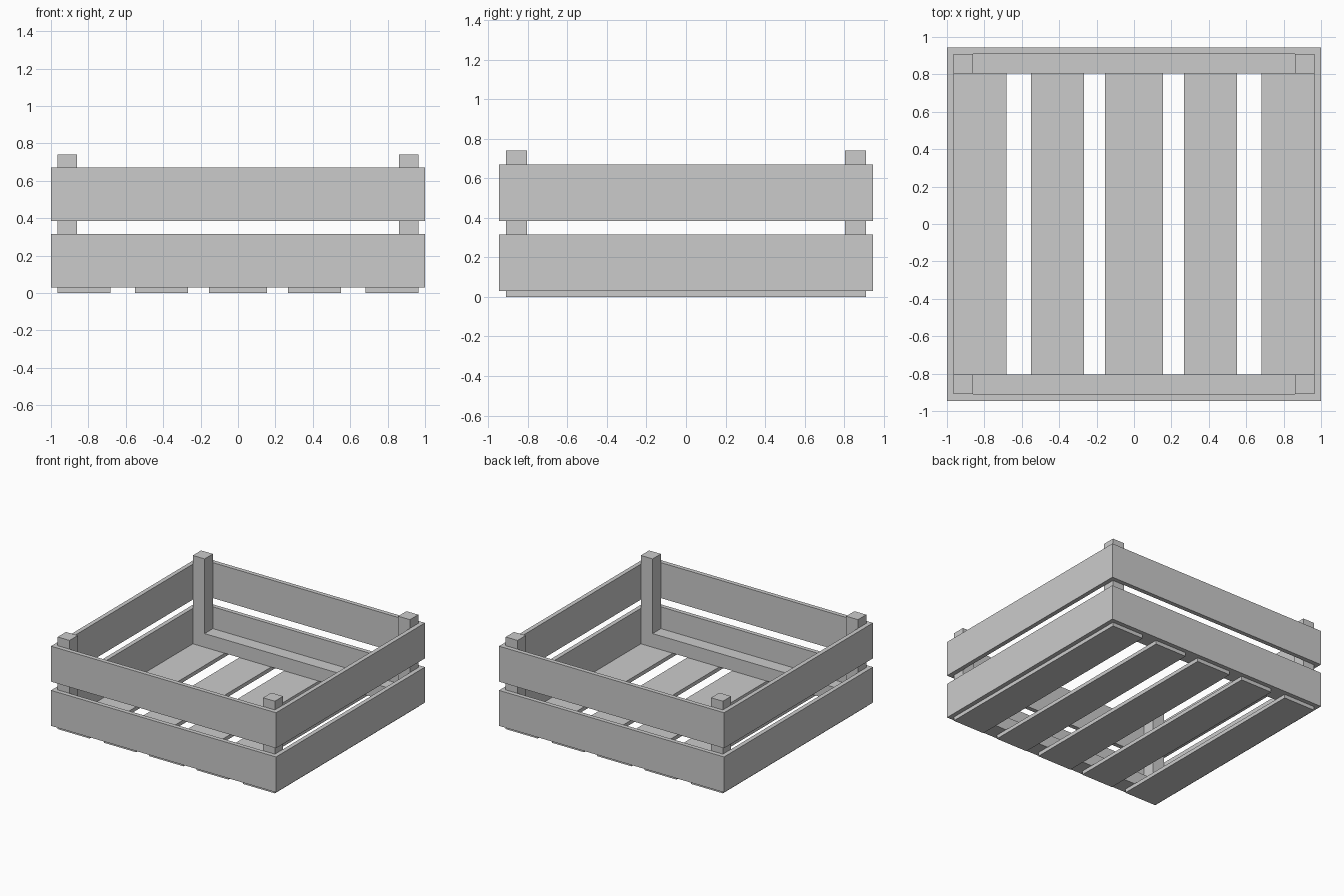
import bpy, bmesh

if "Cube" in bpy.data.objects:
    bpy.data.objects.remove(bpy.data.objects["Cube"])


def mesh_object(name, bm):
    bmesh.ops.recalc_face_normals(bm, faces=bm.faces)
    me = bpy.data.meshes.new(name)
    bm.to_mesh(me)
    bm.free()
    ob = bpy.data.objects.new(name, me)
    bpy.context.collection.objects.link(ob)
    return ob


def box(name, x0, x1, y0, y1, z0, z1):
    bm = bmesh.new()
    bmesh.ops.create_cube(bm, size=1)
    bmesh.ops.scale(bm, vec=(x1 - x0, y1 - y0, z1 - z0), verts=bm.verts)
    bmesh.ops.translate(bm, vec=((x0 + x1) / 2, (y0 + y1) / 2, (z0 + z1) / 2), verts=bm.verts)
    return mesh_object(name, bm)


def wall_ring(name, hx, hy, t, z0, z1):
    """Four wall boards joined cleanly at the corners."""
    bm = bmesh.new()
    corners = [(-1, -1), (1, -1), (1, 1), (-1, 1)]
    loops = [[bm.verts.new((sx * (hx - i), sy * (hy - i), z)) for sx, sy in corners]
             for i, z in ((0, z0), (0, z1), (t, z1), (t, z0))]
    for a in range(4):
        la, lb = loops[a], loops[(a + 1) % 4]
        for k in range(4):
            n = (k + 1) % 4
            bm.faces.new((la[k], la[n], lb[n], lb[k]))
    return mesh_object(name, bm)


HX, HY, T = 1.0, 0.945, 0.035      # outer half sizes, board thickness
IX, IY, P = HX - T, HY - T, 0.105  # inner half sizes, post width
BASE = 0.03

# Lower and upper side boards
wall_ring("lower_walls", HX, HY, T, BASE, 0.315)
wall_ring("upper_walls", HX, HY, T, 0.385, 0.67)

# Corner posts
for sx, xn in ((-1, "left"), (1, "right")):
    for sy, yn in ((-1, "front"), (1, "back")):
        xs = sorted((sx * IX, sx * (IX - P)))
        ys = sorted((sy * IY, sy * (IY - P)))
        box(f"{yn}_{xn}_post", *xs, *ys, BASE, 0.74)

# Rails between the posts, resting on the floor
for sy, yn in ((-1, "front"), (1, "back")):
    ys = sorted((sy * IY, sy * (IY - P)))
    box(f"{yn}_rail", -(IX - P), IX - P, *ys, BASE, 0.14)

# Floor slats, the middle one slightly wider
for i, (cx, w) in enumerate(((-0.823, 0.284), (-0.41, 0.284), (0, 0.308),
                             (0.41, 0.284), (0.823, 0.284))):
    box(f"floor_slat_{i + 1}", cx - w / 2, cx + w / 2, -IY, IY, 0, BASE)
